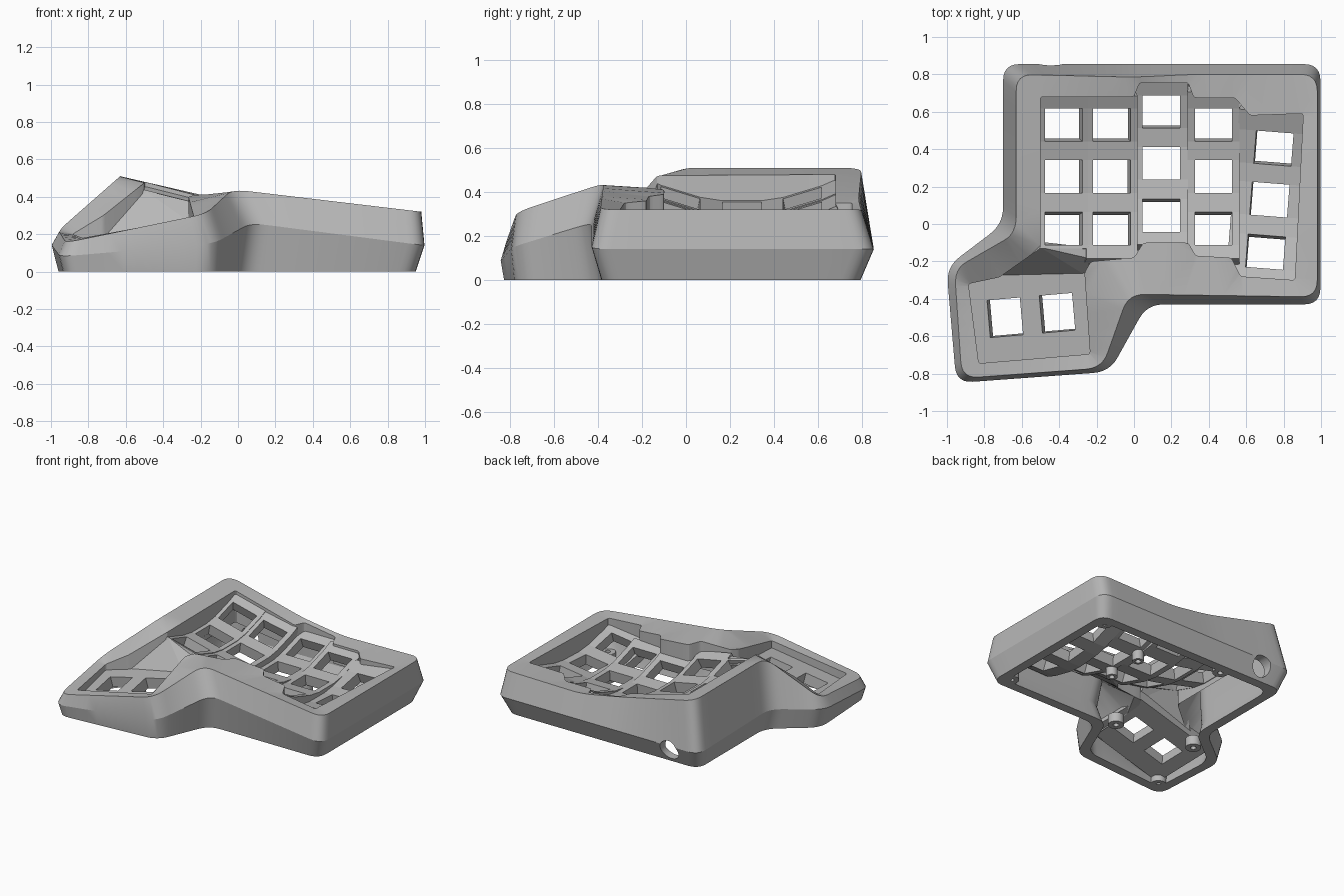
import bpy
import bmesh
from math import radians, cos, sin, pi
from mathutils import Vector, Matrix
from mathutils.geometry import delaunay_2d_cdt

old = bpy.data.objects.get("Cube")
if old:
    bpy.data.objects.remove(old, do_unlink=True)

grey = bpy.data.materials.new("matte grey")
grey.use_nodes = True
grey.diffuse_color = (0.48, 0.48, 0.48, 1)
grey.node_tree.nodes["Principled BSDF"].inputs["Base Color"].default_value = (0.48, 0.48, 0.48, 1)


def finish(bm, name):
    mesh = bpy.data.meshes.new(name)
    bm.to_mesh(mesh)
    bm.free()
    mesh.materials.append(grey)
    obj = bpy.data.objects.new(name, mesh)
    bpy.context.collection.objects.link(obj)
    return obj


def smooth(obj):
    bpy.ops.object.select_all(action='DESELECT')
    obj.select_set(True)
    bpy.context.view_layer.objects.active = obj
    bpy.ops.object.shade_smooth_by_angle(angle=radians(20))


def inset(points, amount):
    """Move the corners of a clockwise outline inwards by a fixed distance."""
    result = []
    for i, p in enumerate(points):
        a = (p - points[i - 1]).to_2d().normalized()
        b = (points[(i + 1) % len(points)] - p).to_2d().normalized()
        na, nb = Vector((a.y, -a.x)), Vector((b.y, -b.x))
        shift = (na + nb) * (amount / (1 + na.dot(nb)))
        result.append(p + shift.to_3d())
    return result


def rounded(points, radius, steps, spans):
    """Replace each corner by a short curve and divide the straights."""
    arcs = []
    for i, p in enumerate(points):
        back, ahead = points[i - 1] - p, points[(i + 1) % len(points)] - p
        a = p + back * min(radius / back.length, 0.4)
        b = p + ahead * min(radius / ahead.length, 0.4)
        ts = [s / steps for s in range(steps + 1)]
        arcs.append([a * (1 - t) ** 2 + p * (2 * t * (1 - t)) + b * t ** 2 for t in ts])
    result = []
    for i, arc in enumerate(arcs):
        start = arcs[(i + 1) % len(arcs)][0]
        result += arc + [arc[-1].lerp(start, k / spans) for k in range(1, spans)]
    return result


def at_height(points, height):
    return [Vector((p.x, p.y, height(p.z))) for p in points]


def skin(bm, rings, closed=False):
    """Join rings of equal length with quads."""
    loops = [[bm.verts.new(p) for p in ring] for ring in rings]
    pairs = list(zip(loops, loops[1:]))
    if closed:
        pairs.append((loops[-1], loops[0]))
    for low, high in pairs:
        for i in range(len(low)):
            bm.faces.new((low[i - 1], low[i], high[i], high[i - 1]))
    return loops


def inside(point, loop):
    hit = False
    for i in range(len(loop)):
        a, b = loop[i - 1].co, loop[i].co
        if (a.y > point.y) != (b.y > point.y):
            if point.x < a.x + (b.x - a.x) * (point.y - a.y) / (b.y - a.y):
                hit = not hit
    return hit


def fill_between(bm, outer, inner):
    verts = outer + inner
    n, m = len(outer), len(inner)
    edges = [(i, (i + 1) % n) for i in range(n)] + [(n + i, n + (i + 1) % m) for i in range(m)]
    flat = [v.co.to_2d() for v in verts]
    _, _, tris, source, _, _ = delaunay_2d_cdt(flat, edges, [], 0, 1e-6)
    for tri in tris:
        if all(source[i] for i in tri):
            face = [verts[source[i][0]] for i in tri]
            centre = sum((v.co for v in face), Vector()) / 3
            if inside(centre, outer) and not inside(centre, inner):
                bm.faces.new(face)


# Case outline: foot, widest line of the wall, then the top edge of the rim
foot = [Vector((x, y, 0)) for x, y in (
    (-.66, .795), (0, .795), (.32, .795), (.95, .795), (.95, -.385),
    (.03, -.385), (-.135, -.775), (-.93, -.835), (-.965, -.24), (-.66, 0))]
waist = [Vector(p) for p in (
    (-.7, .855, .14), (0, .855, .14), (.32, .855, .14), (.997, .855, .14), (.997, -.43, .14),
    (.07, -.43, .26), (-.13, -.79, .15), (-.95, -.85, .08), (-1.003, -.23, .15), (-.7, 0, .16))]
crest = [Vector(p) for p in (
    (-.63, .8, .51), (0, .785, .365), (.32, .8, .31), (.98, .8, .32), (.98, -.39, .32),
    (-.03, -.375, .44), (-.17, -.77, .31), (-.92, -.825, .155), (-.96, -.24, .22), (-.63, -.05, .51))]

# Inner edge of the rim, stepping round the key columns and the thumb keys
opening = [Vector(p) for p in (
    (-.5, .68, .48), (0, .68, .35), (.03, .755, .35), (.29, .755, .31), (.32, .675, .3),
    (.54, .675, .3), (.62, .58, .3), (.905, .59, .31), (.86, -.3, .32), (.57, -.28, .35),
    (.52, -.18, .36), (.33, -.17, .38), (.29, -.1, .39), (.05, -.1, .41), (0, -.18, .42),
    (-.23, -.2, .41), (-.265, -.26, .4), (-.235, -.695, .29), (-.83, -.745, .18),
    (-.885, -.32, .2), (-.72, -.285, .3), (-.5, -.13, .475))]

# Case: hollow wall with a sloping rim and an open underside
wall = [
    at_height(inset(crest, .015), lambda z: z - .06),
    at_height(inset(waist, .08), lambda z: z * .6),
    inset(foot, .07),
    foot,
    waist,
    crest,
]
bm = bmesh.new()
wall_loops = skin(bm, [rounded(ring, .09, 6, 8) for ring in wall])
lip = rounded(opening, .015, 3, 4)
lip_loops = skin(bm, [lip, at_height(lip, lambda z: z * .5)])
fill_between(bm, wall_loops[-1], lip_loops[0])
fill_between(bm, wall_loops[0], lip_loops[1])
bmesh.ops.recalc_face_normals(bm, faces=bm.faces)
case = finish(bm, "case")

# Round cable hole through the back wall
bm = bmesh.new()
bmesh.ops.create_cone(bm, cap_ends=True, segments=32, radius1=.075, radius2=.075, depth=.4,
                      matrix=Matrix.Translation((-.445, .8, .1)) @ Matrix.Rotation(pi / 2, 4, 'X'))
cutter = finish(bm, "cable_hole_cutter")
cutter.hide_render = True
cut = case.modifiers.new("cable hole", 'BOOLEAN')
cut.operation = 'DIFFERENCE'
cut.solver = 'EXACT'
cut.object = cutter
bpy.context.view_layer.objects.active = case
bpy.ops.object.modifier_apply(modifier=cut.name)
bpy.data.objects.remove(cutter, do_unlink=True)
smooth(case)


def thicken(obj, thickness):
    mod = obj.modifiers.new("thickness", 'SOLIDIFY')
    mod.thickness = thickness
    mod.offset = -1


def key_plate(name, centre, turn, half_width, ends, holes, height, tilt=0, rise=0, bow=.55):
    """Bowed strip with a row of key holes."""
    across = [-half_width, -.1, .1, half_width]
    along = [ends[0]] + [h + s * .088 for h in holes for s in (-1, 1)] + [ends[1]]
    c, s = cos(radians(turn)), sin(radians(turn))
    bm = bmesh.new()
    grid = [[bm.verts.new((centre[0] + u * c - v * s, centre[1] + u * s + v * c,
                           height + tilt * u + rise * v + bow * v * v))
             for v in along] for u in across]
    for i in range(len(across) - 1):
        for j in range(len(along) - 1):
            if i != 1 or j % 2 == 0:
                bm.faces.new((grid[i][j], grid[i + 1][j], grid[i + 1][j + 1], grid[i][j + 1]))
    thicken(finish(bm, name), .08)


# Finger key columns and thumb keys
row = (-.28, 0, .275)
key_plate("inner_column", (-.375, .255), 0, .13, (-.385, .43), row, .325, tilt=-.25)
key_plate("index_column", (-.118, .255), 0, .137, (-.44, .43), row, .262, tilt=-.2)
key_plate("middle_column", (.145, .325), 0, .145, (-.435, .435), row, .185)
key_plate("ring_column", (.425, .255), 0, .14, (-.44, .45), row, .185)
key_plate("little_finger_column", (.725, .13), -4.5, .2, (-.45, .47), row, .17, tilt=.08, bow=.5)
key_plate("thumb_plate", (-.55, -.488), -85, .25, (-.335, .335), (-.14, .14), .2, tilt=-.1, rise=.2, bow=0)

# Steep web between the finger keys and the thumb keys
bm = bmesh.new()
web = [bm.verts.new(p) for p in (
    (-.5, -.125, .435), (-.74, -.295, .16), (-.25, -.28, .26), (-.235, -.185, .37), (-.24, -.12, .365))]
for i in range(1, 4):
    bm.faces.new((web[0], web[i], web[i + 1]))
thicken(finish(bm, "thumb_web"), .04)


def screw_post(name, x, y, bottom, top, outer):
    def circle(radius, z):
        return [Vector((x + radius * cos(a * pi / 12), y + radius * sin(a * pi / 12), z)) for a in range(24)]
    bm = bmesh.new()
    skin(bm, [circle(.02, top), circle(.02, bottom), circle(outer, bottom), circle(outer, top)], closed=True)
    bmesh.ops.recalc_face_normals(bm, faces=bm.faces)
    smooth(finish(bm, name))


# Screw posts under the rim and under the finger keys
for i, (x, y) in enumerate(((.86, .71), (.86, -.29), (-.18, .71), (-.09, -.3), (-.7, -.2), (-.84, -.74))):
    screw_post(f"rim_screw_post_{i + 1}", x, y, 0, .07, .055)
for i, y in enumerate((.12, .4)):
    screw_post(f"plate_screw_post_{i + 1}", .3, y, .05, .15, .04)
